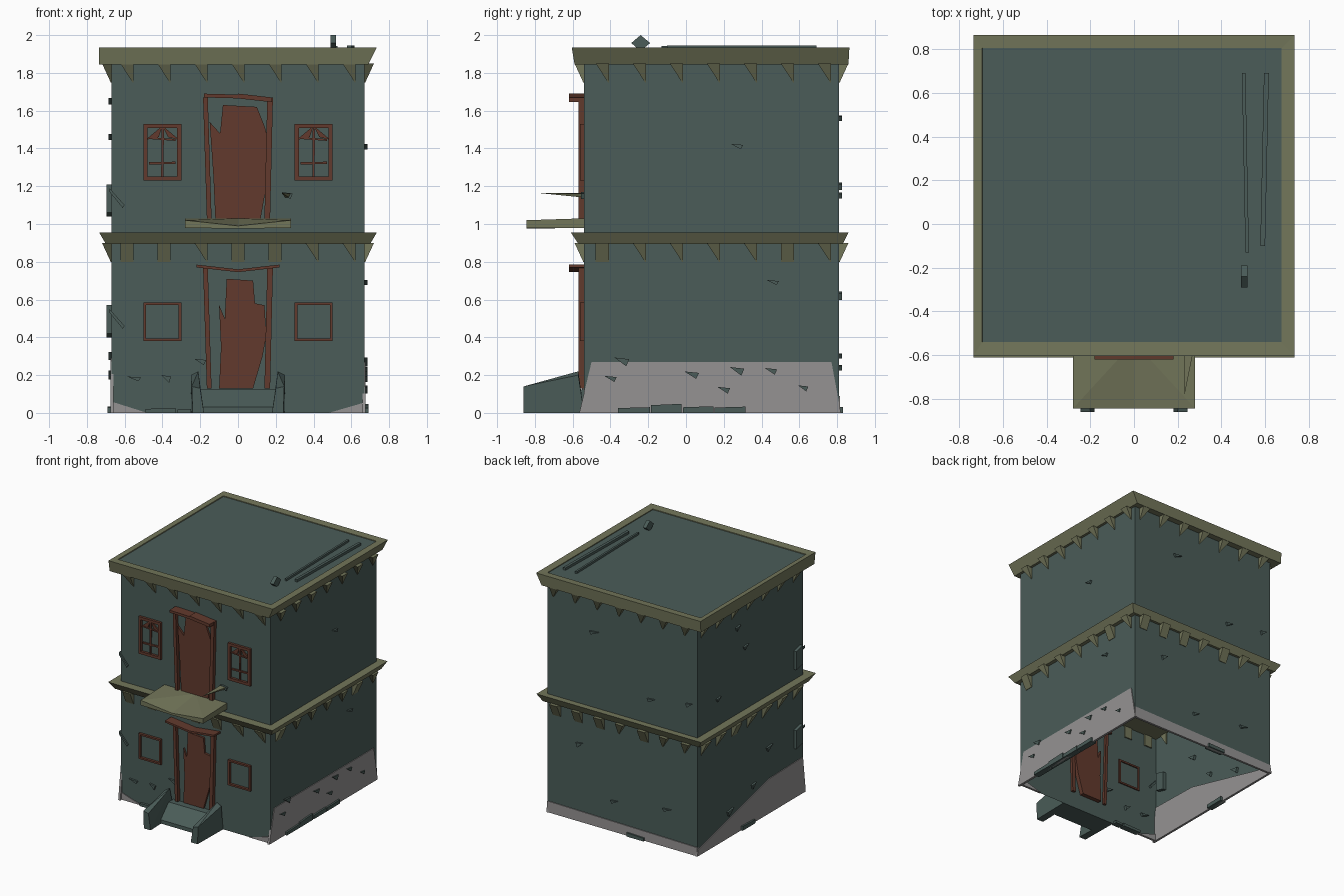
import bpy
import bmesh
import random
from math import sin, cos, pi

random.seed(4)
if "Cube" in bpy.data.objects:
    bpy.data.objects.remove(bpy.data.objects["Cube"])

FRONT, BACK, SIDE = -.54, .81, .67


def material(name, r, g, b):
    m = bpy.data.materials.new(name)
    m.diffuse_color = (r, g, b, 1)
    m.use_nodes = True
    for node in m.node_tree.nodes:
        if node.type == 'BSDF_PRINCIPLED':
            node.inputs["Base Color"].default_value = (r, g, b, 1)
            node.inputs["Roughness"].default_value = .9
    return m


teal = material("dull_teal_plaster", .069, .107, .098)
grey = material("pale_grey_stone", .3, .29, .29)
olive = material("olive_trim", .171, .181, .102)
rust = material("rust_brown_wood", .122, .042, .026)


def finish(name, bm, mat):
    bmesh.ops.recalc_face_normals(bm, faces=bm.faces)
    mesh = bpy.data.meshes.new(name)
    bm.to_mesh(mesh)
    bm.free()
    mesh.materials.append(mat)
    obj = bpy.data.objects.new(name, mesh)
    bpy.context.scene.collection.objects.link(obj)
    return obj


def hulls(name, groups, mat):
    """One object holding a convex solid for each group of points."""
    bm = bmesh.new()
    for points in groups:
        verts = [bm.verts.new(p) for p in points]
        bmesh.ops.convex_hull(bm, input=verts)
    bmesh.ops.dissolve_limit(bm, angle_limit=.01, verts=bm.verts, edges=bm.edges)
    loose = [v for v in bm.verts if not v.link_faces]
    bmesh.ops.delete(bm, geom=loose, context='VERTS')
    return finish(name, bm, mat)


def box(x0, x1, y0, y1, z0, z1):
    return [(x, y, z) for x in (x0, x1) for y in (y0, y1) for z in (z0, z1)]


def on(side, u, z, d):
    """Point on a wall: u along it, z up, d outwards."""
    return {"front": (u, FRONT - d, z), "back": (u, BACK + d, z),
            "right": (SIDE + d, u, z), "left": (-SIDE - d, u, z)}[side]


def plate(side, outline, inner, outer):
    return [on(side, u, z, d) for u, z in outline for d in (inner, outer)]


def bar(a, b, width, inner, outer):
    """Upright or level bar on the front wall, from a to b."""
    (u, z), (v, w) = a, b
    dx, dz = (width, 0) if abs(w - z) > abs(v - u) else (0, width)
    return plate("front", [(u, z), (u + dx, z + dz), (v, w), (v + dx, w + dz)], inner, outer)


# Wall shell, open underneath
bm = bmesh.new()
bmesh.ops.create_cube(bm, size=1)
for v in bm.verts:
    v.co.x *= 2 * SIDE
    v.co.y = BACK if v.co.y > 0 else FRONT
    v.co.z = 1.915 if v.co.z > 0 else 0
bottom = [f for f in bm.faces if f.calc_center_median().z < .1]
bmesh.ops.delete(bm, geom=bottom, context='FACES_ONLY')
finish("walls", bm, teal)

# Projecting bands: a slab between floors and a rim round the roof
hulls("middle_band", [[(x * s, y, z) for s in (-1, 1) for x, y, z in (
    (.735, -.61, .955), (.735, .86, .955), (.7, -.57, .895), (.7, .83, .895))]], olive)

bm = bmesh.new()
loops = []
for x0, x1, y0, y1, z in ((-.735, .69, -.59, .86, 1.845), (-.735, .735, -.605, .865, 1.935),
                          (-.695, .675, -.54, .805, 1.932), (-.66, .66, -.53, .8, 1.845)):
    loops.append([bm.verts.new(p) for p in ((x0, y0, z), (x1, y0, z), (x1, y1, z), (x0, y1, z))])
for i in range(4):
    a, b = loops[i], loops[(i + 1) % 4]
    for j in range(4):
        k = (j + 1) % 4
        bm.faces.new((a[j], a[k], b[k], b[j]))
finish("roof_rim", bm, olive)
hulls("roof_deck", [box(-.695, .68, -.545, .81, 1.9, 1.926)], teal)

# Wedge brackets under both bands
brackets = []
for top in (1.85, .9):
    for side in ("front", "back", "right", "left"):
        for i in range(7):
            u = (i - 3) * .196 + (0 if side in ("front", "back") else .145)
            square = top < 1 and random.random() < .3
            tip = (-.035, .035) if square else (.03, .035)
            points = [on(side, u + w, top, d) for w in (-.035, .035) for d in (-.01, .05)]
            points += [on(side, u + w, top - .1, d) for w in tip for d in (-.01, .004)]
            brackets.append(points)
hulls("brackets", brackets, olive)

# Stone plinth patches
plinth = [("right", [(-.565, 0), (.82, 0), (.77, .27), (-.5, .27)]),
          ("back", [(-.67, 0), (.67, 0), (.67, .09), (-.67, .07)]),
          ("left", [(.82, 0), (-.565, 0), (-.53, .29), (-.1, .28), (.81, .05)]),
          ("front", [(-.67, 0), (-.67, .06), (-.48, 0)]),
          ("front", [(.67, 0), (.67, .055), (.48, 0)])]
hulls("plinth", [plate(s, o, -.012, .006) for s, o in plinth], grey)


# Ragged door leaves
def door_leaf(name, outline):
    bm = bmesh.new()
    face = bm.faces.new([bm.verts.new(on("front", u, z, .016)) for u, z in outline])
    grown = bmesh.ops.extrude_face_region(bm, geom=[face])["geom"]
    bmesh.ops.translate(bm, vec=(0, .05, 0),
                        verts=[g for g in grown if isinstance(g, bmesh.types.BMVert)])
    finish(name, bm, rust)


door_leaf("lower_door", [(-.1, .13), (.08, .13), (.13, .3), (.15, .41), (.14, .57), (.09, .58),
                         (.08, .7), (-.06, .71), (-.07, .5), (-.1, .57), (-.09, .35)])
door_leaf("upper_door", [(-.12, 1.03), (.12, 1.03), (.15, 1.2), (.165, 1.43), (.14, 1.52),
                         (.1, 1.62), (-.08, 1.63), (-.095, 1.48), (-.15, 1.54), (-.13, 1.25)])

# Crooked door frames
frames = []
for base, top in ((.13, .77), (1.03, 1.67)):
    frames += [bar((-.165, base), (-.185, top), .025, -.02, .03),
               bar((.14, base), (.155, top), .03, -.02, .03)]
frames += [bar((-.22, .77), (0, .745), .015, -.02, .08), bar((0, .745), (.22, .77), .015, -.02, .08),
           bar((-.18, 1.67), (0, 1.665), .02, -.02, .08), bar((0, 1.665), (.18, 1.645), .025, -.02, .08)]
hulls("door_frames", frames, rust)

# Windows: plain frames below, barred frames above
windows = []
for s in (-1, 1):
    for z0, z1, t in ((.38, .585, .014), (1.23, 1.53, .022)):
        x0, x1 = sorted((s * .3, s * .5))
        windows += [bar((x0, z0), (x0, z1), t, -.01, .02), bar((x1 - t, z0), (x1 - t, z1), t, -.01, .02),
                    bar((x0, z0), (x1, z0), t, -.01, .02), bar((x0, z1 - t), (x1, z1 - t), t, -.01, .02)]
    c = s * .4
    windows += [bar((c - .007, 1.24), (c - .004, 1.52), .012, -.01, .012),
                bar((c - .07, 1.315), (c + .07, 1.318), .012, -.01, .012),
                bar((c - .07, 1.45), (c + .07, 1.44), .01, -.01, .012),
                plate("front", [(c - .09, 1.445), (c - .02, 1.46), (c, 1.52)], -.01, .01),
                plate("front", [(c + .09, 1.445), (c + .03, 1.46), (c, 1.52)], -.01, .01)]
hulls("window_frames", windows, rust)

# Balcony slab dipping in the middle, with a leftover rail spike
halves = []
for s in (-1, 1):
    halves.append([(s * .28, -.845, .98), (s * .28, -.845, 1.02), (s * .28, FRONT, .98),
                   (s * .28, FRONT, 1.03), (0, -.845, .975), (0, -.845, .99),
                   (0, FRONT, .98), (0, FRONT, 1.03)])
hulls("balcony", halves, olive)
hulls("rail_spike", [[(.23, -.79, 1.165), (.23, FRONT, 1.165), (.28, FRONT, 1.16),
                      (.27, FRONT, 1.14), (.25, FRONT, 1.14)]], olive)

# Entrance step with splayed cheek walls
stoop = [[(x, y, z) for x in (-.2, .2) for y, z in
          ((-.72, 0), (-.72, .03), (FRONT, 0), (FRONT, .125), (-.6, .125))]]
for s in (-1, 1):
    stoop.append([(s * x, y, z) for x, y, z in (
        (.18, -.86, 0), (.24, -.86, 0), (.2, -.86, .13), (.245, -.86, .14),
        (.19, FRONT, 0), (.245, FRONT, 0), (.21, -.57, .22), (.25, -.57, .2))])
hulls("entrance_step", stoop, teal)

# Loose bricks along the foot of the walls
bricks = []
for side, u0, u1, h in (("right", -.36, -.19, .03), ("right", -.185, -.025, .048),
                        ("right", -.015, .145, .035), ("right", .15, .315, .033),
                        ("front", -.49, -.33, .025), ("front", -.32, -.25, .02),
                        ("back", -.2, -.05, .03), ("left", .1, .26, .035)):
    bricks.append(plate(side, [(u0, 0), (u1, 0), (u1, h), (u0, h * .85)], -.03, .02))
hulls("foot_bricks", bricks, teal)

# Chipped plaster shards
spots = {"right": [(.27, 1.41), (.46, .69), (-.34, .27), (-.4, .18), (.03, .2), (.27, .22),
                   (.45, .22), (.2, .12), (.62, .13)],
         "front": [(-.55, .18), (-.38, .18), (.26, 1.15), (-.2, .27)],
         "back": [(.25, 1.56), (.07, .24), (-.26, 1.15), (.38, .62), (-.6, 1.2), (-.4, .3)],
         "left": [(.55, 1.17), (-.1, .53), (.2, 1.46), (.3, 1.65), (.1, .3), (.4, .2)]}
shards = []
for side, places in spots.items():
    for u, z in places:
        w, h = random.uniform(.025, .04), random.uniform(.012, .025)
        shards.append(plate(side, [(u - w, z + h), (u + w, z + h * .6), (u + w * .6, z - h)],
                            -.02, .015))
# Larger slabs hanging off the left wall, each with a slanting splinter
for z in (1.13, .49):
    shards.append(plate("left", [(-.5, z - .07), (-.42, z - .09), (-.42, z + .06), (-.5, z + .08)],
                        -.03, .025))
    shards.append(plate("front", [(-.68, z + .04), (-.68, z + .06), (-.6, z - .03), (-.61, z - .045)],
                        -.02, .012))
hulls("plaster_shards", shards, teal)

# Roof debris: two long rods and a tilted block
hulls("roof_rods", [
    [(x + dx, y, z) for dx in (0, .016) for x, y in ((.494, .69), (.51, -.13)) for z in (1.92, 1.943)],
    [(x + dx, y, z) for dx in (0, .022) for x, y in ((.595, .69), (.578, -.1)) for z in (1.92, 1.946)]], teal)
hulls("roof_block", [[(x, -.24 + .05 * cos(i * pi / 2), 1.958 + .042 * sin(i * pi / 2))
                      for x in (.49, .52) for i in range(4)]], teal)
